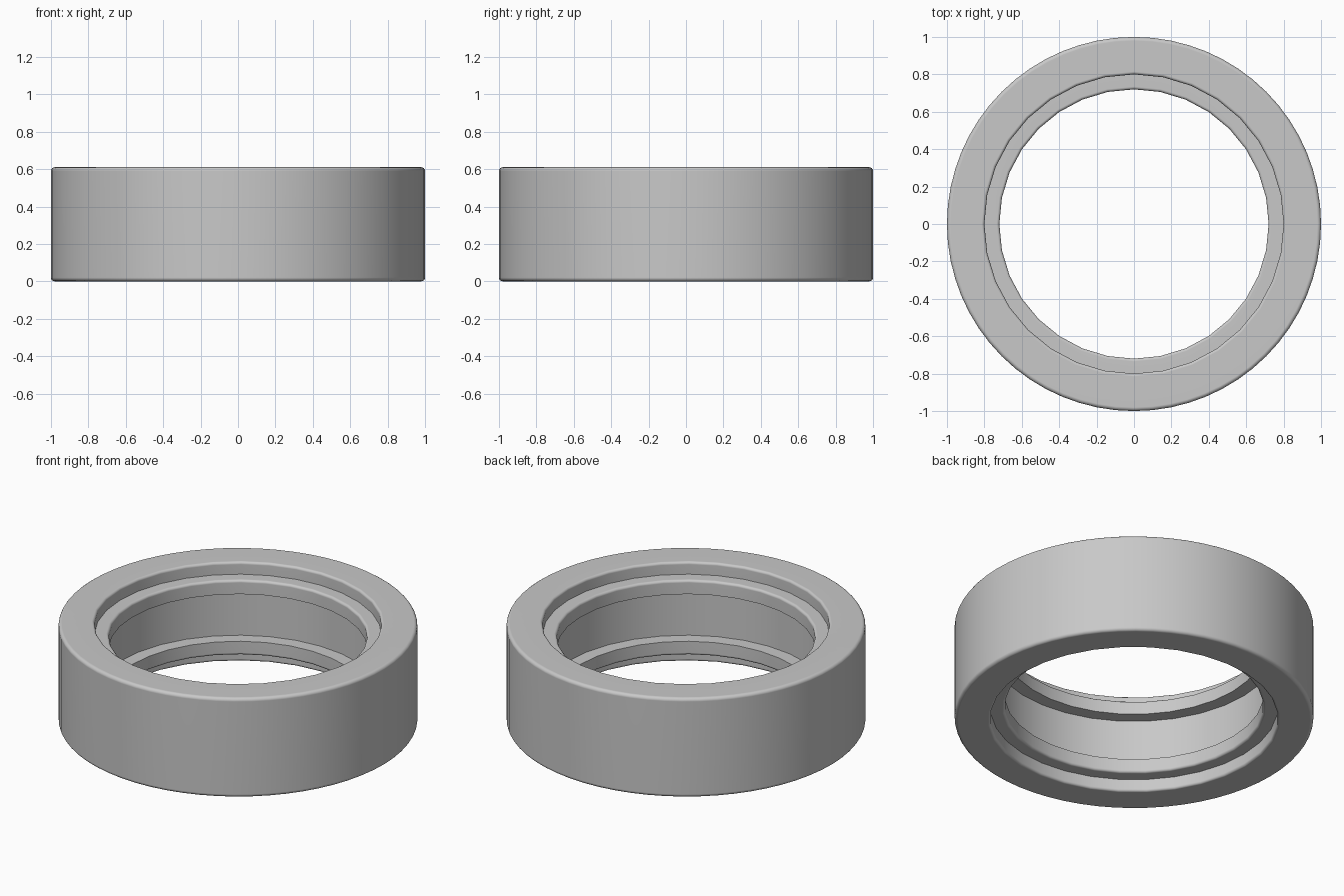
import bpy
import bmesh
from math import cos, sin, pi
from mathutils import Vector

cube = bpy.data.objects.get("Cube")
if cube:
    bpy.data.objects.remove(cube, do_unlink=True)

HEIGHT = 0.61
STEPS = 64

grey = bpy.data.materials.new("plain grey")
grey.use_nodes = True
colour = (0.58, 0.58, 0.58, 1)
grey.diffuse_color = colour
grey.node_tree.nodes["Principled BSDF"].inputs["Base Color"].default_value = colour

# Upper half of the section: radius, height, rounding
upper = [
    (1.0, HEIGHT, 0.02),    # outer rim
    (0.8, HEIGHT, 0.015),   # counterbore rim
    (0.8, 0.535, 0),        # counterbore floor
    (0.72, 0.535, 0.015),   # lip edge
    (0.72, 0.45, 0),        # lip underside
    (0.8, 0.45, 0),         # inner groove
]
corners = upper + [(r, HEIGHT - z, b) for r, z, b in reversed(upper)]


def rounded(points, segments=4):
    """Replace each marked corner with a small arc."""
    result = []
    for i, (r, z, b) in enumerate(points):
        p = Vector((r, z))
        if not b:
            result.append(p)
            continue
        a = (Vector(points[i - 1][:2]) - p).normalized() * b
        c = (Vector(points[(i + 1) % len(points)][:2]) - p).normalized() * b
        for k in range(segments + 1):
            t = k / segments * pi / 2
            result.append(p + a * (1 - sin(t)) + c * (1 - cos(t)))
    return result


def lathe(name, section):
    """Sweep a closed section; the bore has half as many sides."""
    bm = bmesh.new()
    rings = []
    for s in range(STEPS):
        angle = 2 * pi * s / STEPS
        ring = []
        for r, z in section:
            if s % 2 and r < 0.9:
                r *= cos(2 * pi / STEPS)
            ring.append(bm.verts.new((r * cos(angle), r * sin(angle), z)))
        rings.append(ring)
    n = len(section)
    for s in range(STEPS):
        a, b = rings[s], rings[(s + 1) % STEPS]
        for i in range(n):
            j = (i + 1) % n
            bm.faces.new((a[i], a[j], b[j], b[i]))
    bmesh.ops.recalc_face_normals(bm, faces=bm.faces)
    mesh = bpy.data.meshes.new(name)
    bm.to_mesh(mesh)
    bm.free()
    mesh.materials.append(grey)
    obj = bpy.data.objects.new(name, mesh)
    bpy.context.collection.objects.link(obj)
    return obj


# Ring body with a stepped bore at both ends
ring_body = lathe("ring_body", rounded(corners))
bpy.ops.object.select_all(action="DESELECT")
ring_body.select_set(True)
bpy.context.view_layer.objects.active = ring_body
bpy.ops.object.shade_smooth_by_angle(angle=pi / 5)

# Keep the broad flat faces evenly shaded
weighted = ring_body.modifiers.new("even_shading", "WEIGHTED_NORMAL")
weighted.keep_sharp = True
